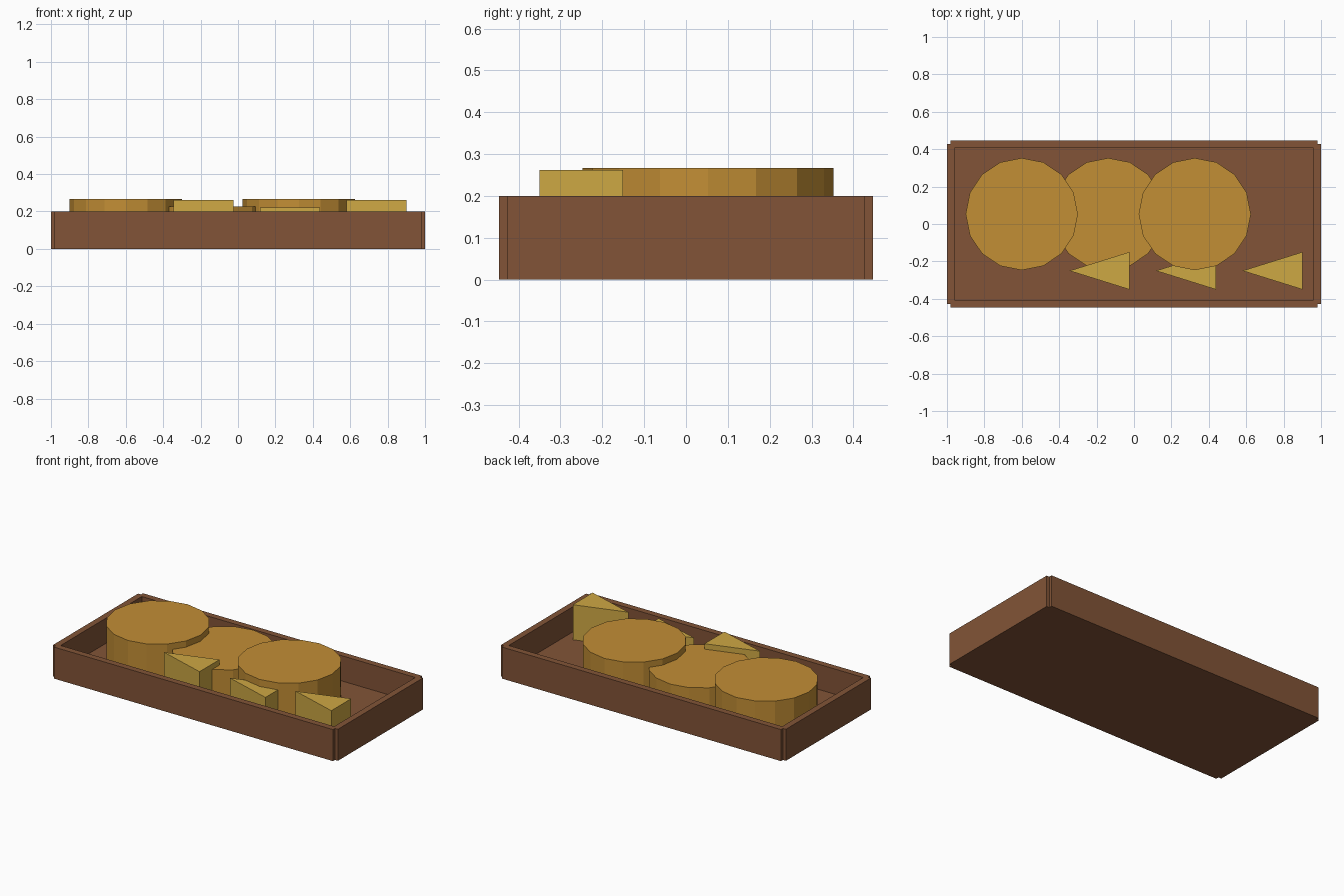
import bpy, bmesh, math

if "Cube" in bpy.data.objects:
    bpy.data.objects.remove(bpy.data.objects["Cube"])


def material(name, r, g, b):
    lin = [((c / 255 + 0.055) / 1.055) ** 2.4 for c in (r, g, b)]
    m = bpy.data.materials.new(name)
    m.diffuse_color = (*lin, 1)
    m.use_nodes = True
    m.node_tree.nodes["Principled BSDF"].inputs["Base Color"].default_value = m.diffuse_color
    return m


WOOD = material("brown wood", 130, 84, 55)
RIND = material("golden rind", 194, 142, 53)
CHEESE = material("pale cheese", 206, 168, 68)


def prism(name, outline, z0, z1, mat):
    """Extrude a counter-clockwise outline from z0 up to z1."""
    bm = bmesh.new()
    base = bm.faces.new([bm.verts.new((x, y, z0)) for x, y in outline])
    top = bmesh.ops.extrude_face_region(bm, geom=[base])["geom"]
    verts = [v for v in top if isinstance(v, bmesh.types.BMVert)]
    bmesh.ops.translate(bm, verts=verts, vec=(0, 0, z1 - z0))
    bmesh.ops.recalc_face_normals(bm, faces=bm.faces)
    mesh = bpy.data.meshes.new(name)
    bm.to_mesh(mesh)
    bm.free()
    mesh.materials.append(mat)
    obj = bpy.data.objects.new(name, mesh)
    bpy.context.collection.objects.link(obj)
    return obj


def panel(name, x, y, hx, hy, height):
    prism(name, [(x - hx, y - hy), (x + hx, y - hy), (x + hx, y + hy), (x - hx, y + hy)],
          0, height, WOOD)


# Tray: floor and four walls that leave small notches at the corners
X, Y, T = 0.98, 0.4265, 0.02
panel("tray_floor", 0, 0, X, Y, 2 * T)
panel("front_wall", 0, -Y, X, T, 0.2)
panel("back_wall", 0, Y, X, T, 0.2)
panel("left_wall", -X, 0, T, Y, 0.2)
panel("right_wall", X, 0, T, Y, 0.2)

# Three wheels and three wedges, the middle pair sunk into the floor
for i, label in enumerate(("left", "middle", "right")):
    z = 0.0005 if i == 1 else 0.04
    cx = -0.6 + 0.4625 * i
    ring = [(cx + 0.3 * math.cos(math.tau * k / 16), 0.053 + 0.3 * math.sin(math.tau * k / 16))
            for k in range(16)]
    prism(label + "_wheel", ring, z, z + 0.227, RIND)
    tip = -0.345 + 0.4625 * i
    prism(label + "_wedge", [(tip, -0.25), (tip + 0.32, -0.35), (tip + 0.32, -0.15)],
          z, z + 0.222, CHEESE)
